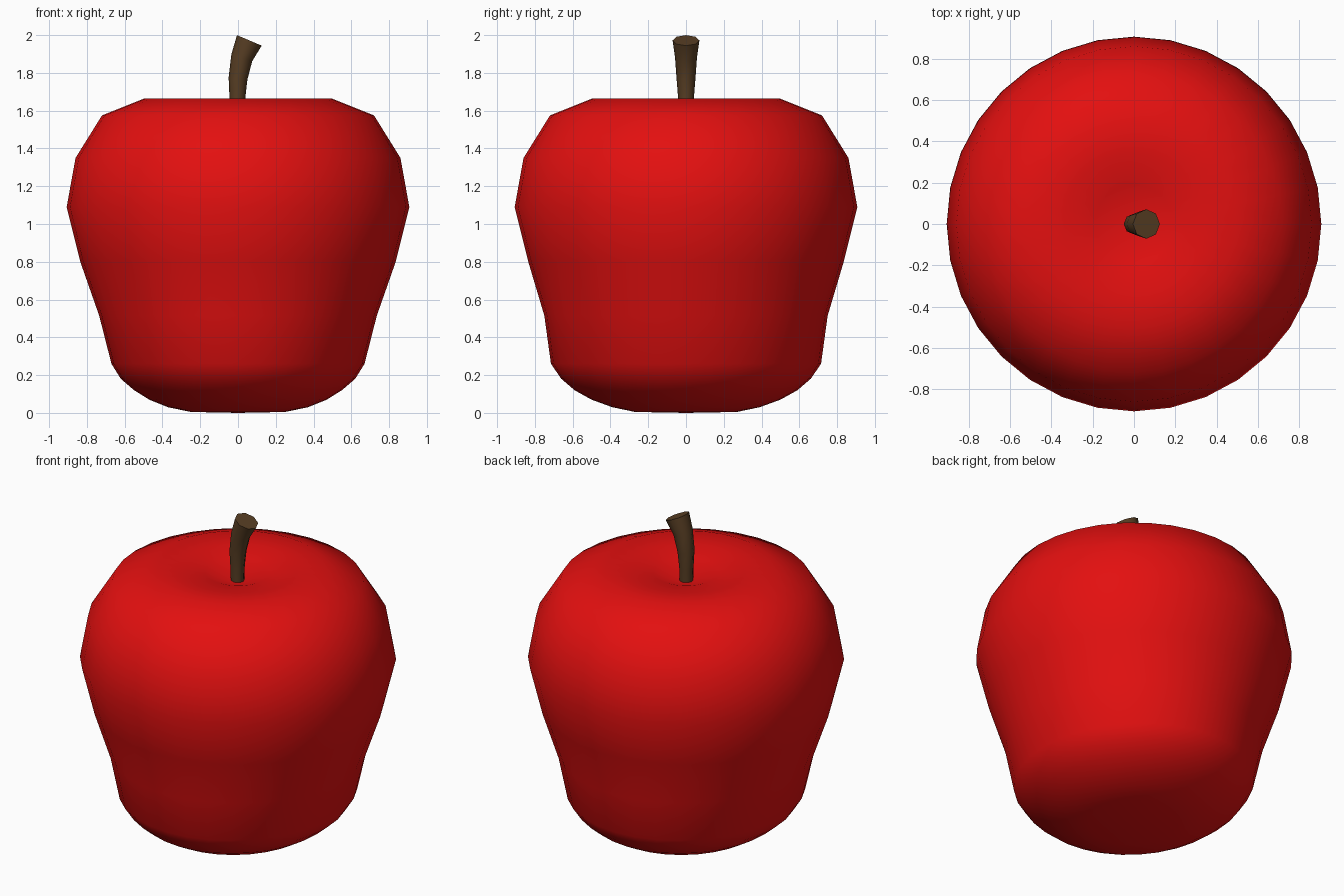
import bpy, bmesh
from math import sin, cos, tau, radians

cube = bpy.data.objects.get("Cube")
if cube:
    bpy.data.objects.remove(cube, do_unlink=True)


def make_material(name, color):
    mat = bpy.data.materials.new(name)
    mat.use_nodes = True
    mat.diffuse_color = (*color, 1)
    mat.node_tree.nodes["Principled BSDF"].inputs["Base Color"].default_value = (*color, 1)
    return mat


def loft(name, rings, sides, mat, sharp, pole_low=None, pole_high=None):
    """Skin elliptical rings (x, z, radius x, radius y, tilt) from bottom to top."""
    bm = bmesh.new()
    loops = []
    for cx, cz, rx, ry, tilt in rings:
        t = radians(tilt)
        loop = []
        for i in range(sides):
            a = tau * i / sides
            u = rx * cos(a)
            loop.append(bm.verts.new((cx + u * cos(t), ry * sin(a), cz - u * sin(t))))
        loops.append(loop)
    for low, high in zip(loops, loops[1:]):
        for i in range(sides):
            j = (i + 1) % sides
            bm.faces.new((low[i], low[j], high[j], high[i]))
    # Close each end with a fan to a pole, or a flat cap
    for loop, pole in ((loops[0], pole_low), (loops[-1], pole_high)):
        if pole is None:
            bm.faces.new(loop)
        else:
            tip = bm.verts.new((0, 0, pole))
            for i in range(sides):
                bm.faces.new((loop[i], loop[(i + 1) % sides], tip))
    bmesh.ops.recalc_face_normals(bm, faces=bm.faces)
    mesh = bpy.data.meshes.new(name)
    bm.to_mesh(mesh)
    bm.free()
    mesh.materials.append(mat)
    obj = bpy.data.objects.new(name, mesh)
    bpy.context.collection.objects.link(obj)
    bpy.ops.object.select_all(action="DESELECT")
    obj.select_set(True)
    bpy.context.view_layer.objects.active = obj
    bpy.ops.object.shade_smooth_by_angle(angle=radians(sharp))
    return obj


red = make_material("apple red", (0.77, 0.005, 0.005))
brown = make_material("stem brown", (0.1, 0.05, 0.018))

# Fruit body: height, radius x, radius y
profile = [
    (0.005, 0.25, 0.27), (0.03, 0.37, 0.39), (0.07, 0.47, 0.50),
    (0.12, 0.55, 0.59), (0.18, 0.62, 0.66), (0.26, 0.67, 0.715),
    (0.515, 0.735, 0.75), (0.80, 0.835, 0.835), (1.09, 0.907, 0.907),
    (1.35, 0.86, 0.86), (1.575, 0.72, 0.72), (1.665, 0.495, 0.495),
    (1.655, 0.34, 0.34), (1.635, 0.19, 0.19),
]
loft("apple_body", [(0, z, rx, ry, 0) for z, rx, ry in profile], 32, red, 80,
     pole_low=0.0, pole_high=1.57)

# Stem: centre x, height, radius, tilt; it flares and leans to the left
stem = [
    (-0.003, 1.54, 0.038, 0), (-0.003, 1.67, 0.042, 0), (0.0, 1.77, 0.05, 6),
    (0.02, 1.88, 0.058, 18), (0.06, 1.972, 0.071, 23),
]
loft("stem", [(x, z, r, r, t) for x, z, r, t in stem], 8, brown, 60)
